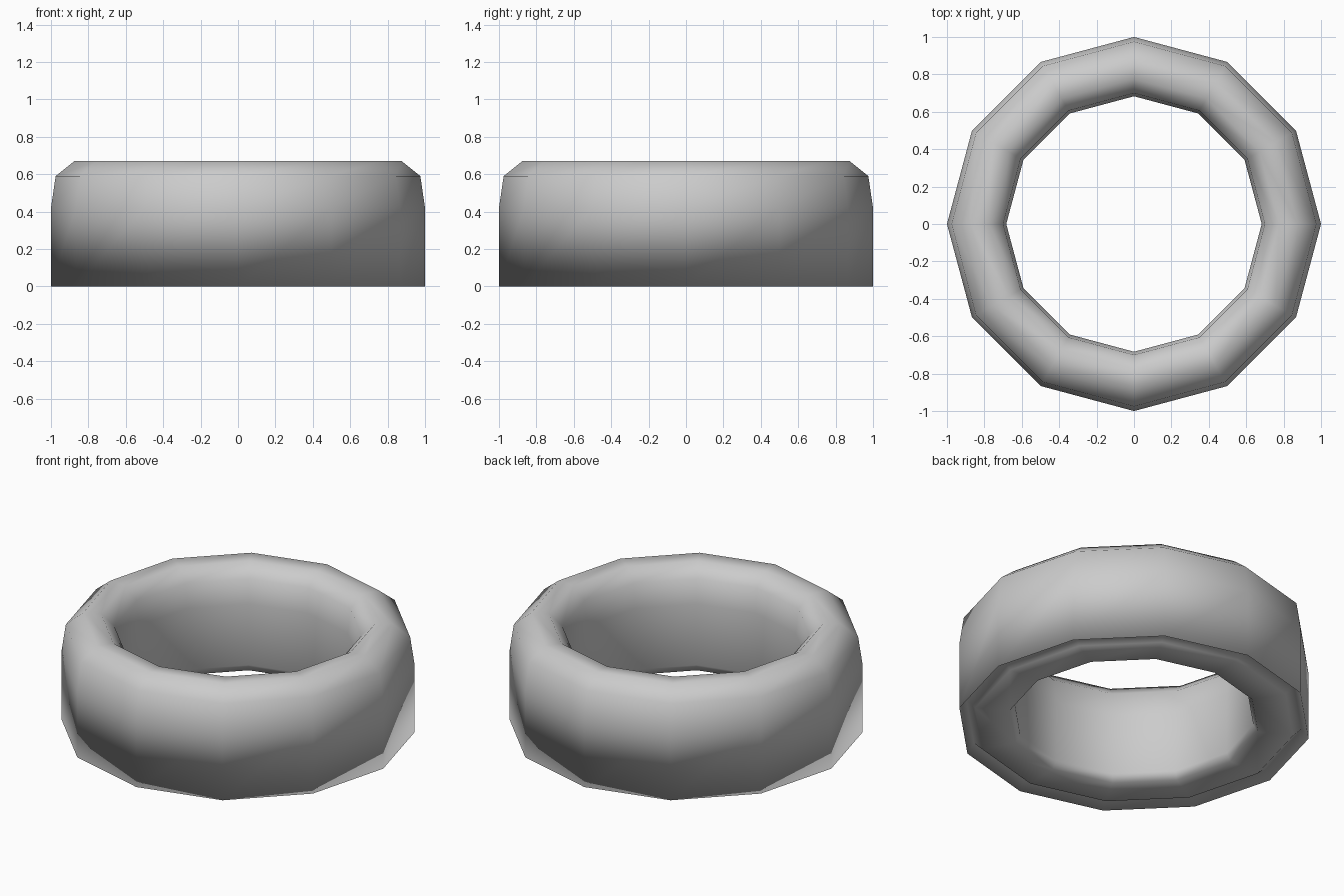
import bpy, bmesh, math

if "Cube" in bpy.data.objects:
    bpy.data.objects.remove(bpy.data.objects["Cube"])

SIDES = 12

# Closed ring cross-section (radius, height), from outer foot over the top
# to the inner wall and the recessed underside
PROFILE = [
    (1.00, 0.00), (1.00, 0.42), (0.975, 0.59), (0.875, 0.67),
    (0.775, 0.665), (0.70, 0.59), (0.683, 0.44), (0.683, 0.06),
    (0.71, 0.015), (0.91, 0.01), (0.96, 0.06),
]


def lathe(name, profile, sides):
    bm = bmesh.new()
    rings = []
    for i in range(sides):
        a = 2 * math.pi * i / sides
        rings.append([bm.verts.new((r * math.cos(a), r * math.sin(a), z))
                      for r, z in profile])
    n = len(profile)
    for i in range(sides):
        p, q = rings[i], rings[(i + 1) % sides]
        for j in range(n):
            k = (j + 1) % n
            bm.faces.new((p[j], q[j], q[k], p[k]))
    bmesh.ops.recalc_face_normals(bm, faces=bm.faces[:])
    for f in bm.faces:
        f.smooth = True
    mesh = bpy.data.meshes.new(name)
    bm.to_mesh(mesh)
    bm.free()
    obj = bpy.data.objects.new(name, mesh)
    bpy.context.collection.objects.link(obj)
    return obj


# Rounded twelve-sided ring
lathe("ring", PROFILE, SIDES)
